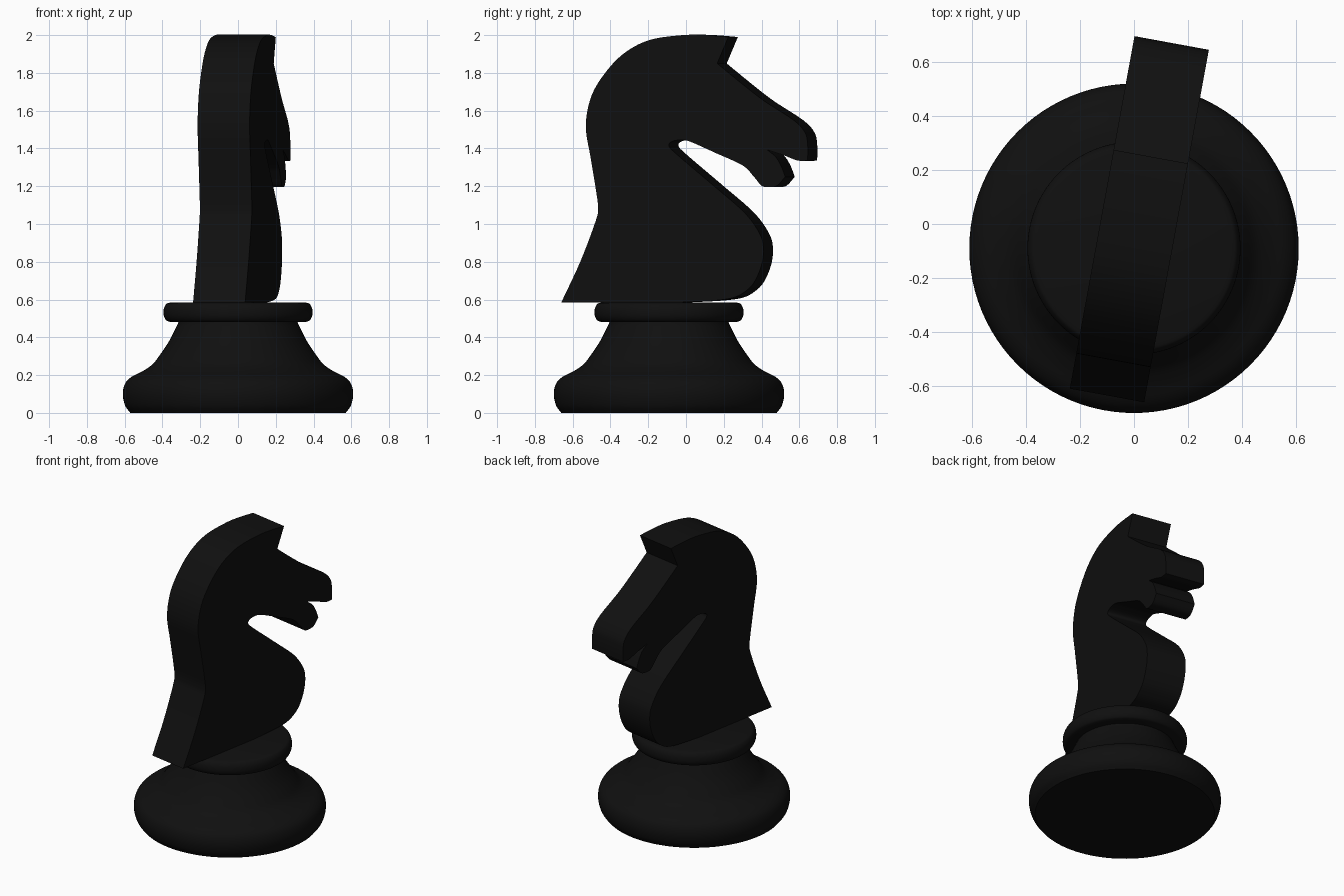
import bpy, bmesh, math
from mathutils import Vector

if "Cube" in bpy.data.objects:
    bpy.data.objects.remove(bpy.data.objects["Cube"])

BASE_Y = -0.09                 # axis of the turned foot
TURN = math.radians(-10.4)     # slight twist of the head about that axis
THICK = 0.28

black = bpy.data.materials.new("ebony black")
black.diffuse_color = (0.005, 0.005, 0.005, 1)
black.use_nodes = True
black.node_tree.nodes["Principled BSDF"].inputs["Base Color"].default_value = black.diffuse_color


def smooth_run(pts, steps=5):
    """Catmull-Rom curve through the points, sharp at both ends."""
    p = [Vector(q) for q in pts]
    if len(p) == 2:
        return p
    p = [2 * p[0] - p[1]] + p + [2 * p[-1] - p[-2]]
    out = []
    for a, b, c, d in zip(p, p[1:], p[2:], p[3:]):
        for i in range(steps):
            t = i / steps
            out.append(0.5 * (2 * b + (c - a) * t + (2 * a - 5 * b + 4 * c - d) * t * t
                              + (3 * b - a - 3 * c + d) * t ** 3))
    return out + [p[-2]]


def finish(name, bm, angle):
    bmesh.ops.recalc_face_normals(bm, faces=bm.faces)
    mesh = bpy.data.meshes.new(name)
    bm.to_mesh(mesh)
    bm.free()
    ob = bpy.data.objects.new(name, mesh)
    bpy.context.collection.objects.link(ob)
    ob.location.y = BASE_Y
    mesh.materials.append(black)
    bpy.ops.object.select_all(action='DESELECT')
    ob.select_set(True)
    bpy.context.view_layer.objects.active = ob
    bpy.ops.object.shade_smooth_by_angle(angle=math.radians(angle))
    return ob


def lathe(name, runs, segs=96):
    """Turn an open profile of (radius, height) runs around z."""
    prof = [q for run in runs for q in smooth_run(run)]
    bm = bmesh.new()
    vs = [bm.verts.new((r, 0, z)) for r, z in prof]
    es = [bm.edges.new(pair) for pair in zip(vs, vs[1:])]
    bmesh.ops.spin(bm, geom=vs + es, cent=(0, 0, 0), axis=(0, 0, 1),
                   angle=math.tau, steps=segs)
    bmesh.ops.remove_doubles(bm, verts=bm.verts, dist=1e-5)
    return finish(name, bm, 35)


# Flared foot
lathe("foot", [
    [(0, 0), (0.57, 0)],
    [(0.57, 0), (0.598, 0.04), (0.61, 0.10), (0.598, 0.155), (0.565, 0.19),
     (0.51, 0.218), (0.455, 0.255), (0.415, 0.305), (0.365, 0.38), (0.315, 0.48)],
    [(0.315, 0.48), (0.315, 0.53)],
    [(0.315, 0.53), (0, 0.53)],
])

# Rounded collar
lathe("collar", [
    [(0, 0.482), (0.36, 0.482)],
    [(0.36, 0.482), (0.38, 0.49), (0.393, 0.515), (0.393, 0.55),
     (0.38, 0.576), (0.36, 0.584)],
    [(0.36, 0.584), (0, 0.584)],
])

# Horse head outline as (forward, height) runs between sharp corners
outline = [
    # nape and crown
    [(-0.554, 0.585), (-0.452, 0.80), (-0.371, 1.01), (-0.356, 1.08), (-0.366, 1.17),
     (-0.396, 1.35), (-0.422, 1.52), (-0.391, 1.68), (-0.31, 1.81), (-0.208, 1.91),
     (-0.076, 1.975), (0.1, 2.0), (0.22, 2.0), (0.345, 1.99)],
    # ear
    [(0.345, 1.99), (0.285, 1.85)],
    # forehead and nose
    [(0.285, 1.85), (0.40, 1.757), (0.533, 1.655), (0.696, 1.55), (0.757, 1.485),
     (0.772, 1.42), (0.772, 1.335)],
    # mouth
    [(0.772, 1.335), (0.715, 1.337), (0.64, 1.365), (0.555, 1.392)],
    # lip
    [(0.555, 1.392), (0.60, 1.355), (0.63, 1.305), (0.651, 1.25)],
    # jaw, throat and chest
    [(0.651, 1.25), (0.61, 1.205), (0.57, 1.195), (0.525, 1.202), (0.483, 1.25),
     (0.422, 1.31), (0.279, 1.375), (0.147, 1.433), (0.095, 1.445), (0.045, 1.438),
     (0.025, 1.415), (0.066, 1.37), (0.269, 1.20), (0.432, 1.06), (0.513, 0.95),
     (0.534, 0.87), (0.523, 0.78), (0.483, 0.69), (0.432, 0.64), (0.371, 0.61),
     (0.269, 0.595), (0.086, 0.585)],
]
loop = []
for run in outline:
    loop += smooth_run(run)[:-1]
loop.append(Vector(outline[-1][-1]))

bm = bmesh.new()
side = bm.faces.new([bm.verts.new((-THICK / 2, v, z)) for v, z in loop])
ext = bmesh.ops.extrude_face_region(bm, geom=[side], use_keep_orig=True)
moved = [g for g in ext["geom"] if isinstance(g, bmesh.types.BMVert)]
bmesh.ops.translate(bm, verts=moved, vec=(THICK, 0, 0))
bmesh.ops.triangulate(bm, faces=[f for f in bm.faces if len(f.verts) > 4])
head = finish("horse_head", bm, 35)
head.rotation_euler.z = TURN
